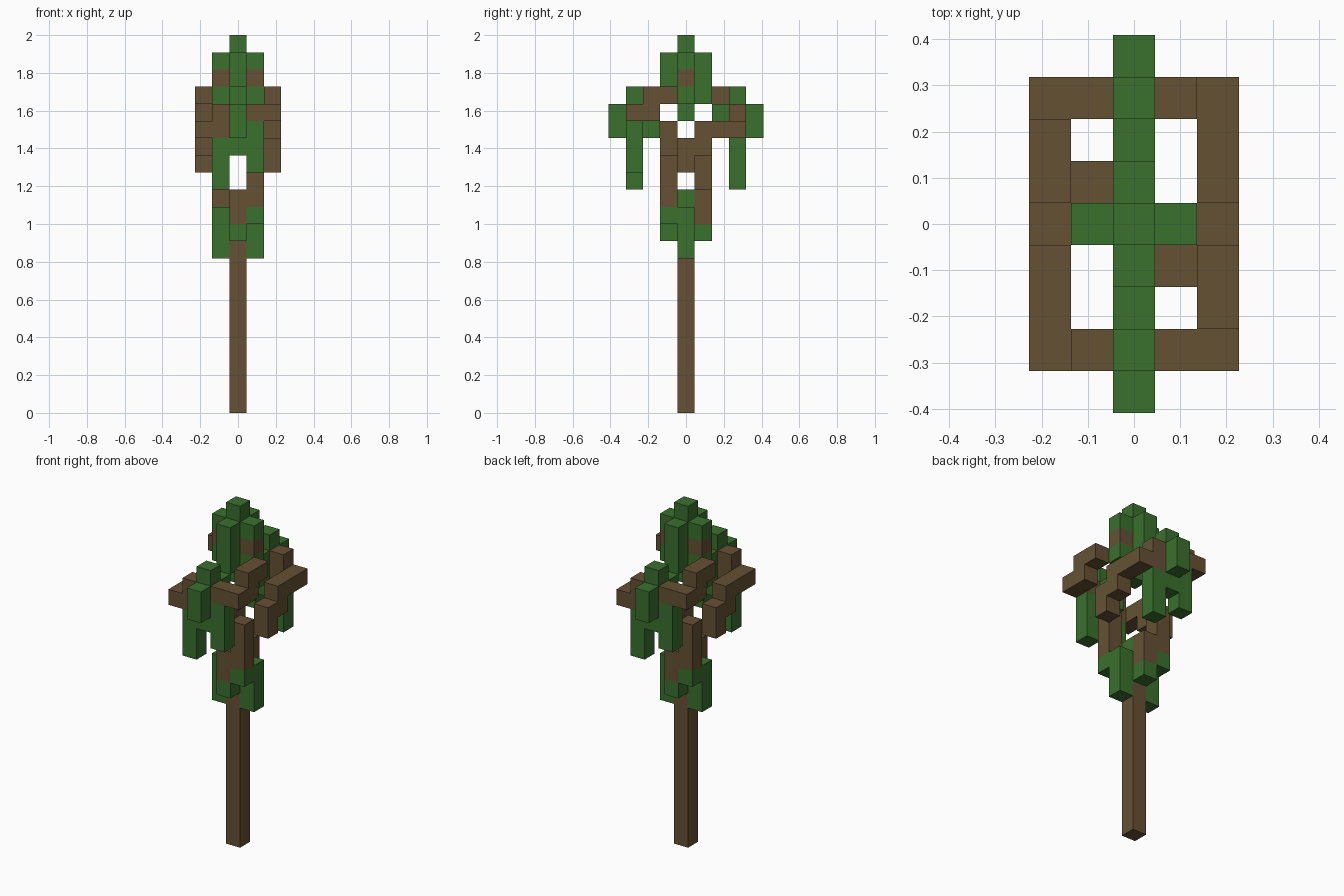
import bpy
import bmesh
from mathutils import Matrix, Vector

cube = bpy.data.objects.get("Cube")
if cube:
    bpy.data.objects.remove(cube, do_unlink=True)

UNIT = 2 / 22  # edge of one block


def make_material(name, colour):
    mat = bpy.data.materials.new(name)
    mat.use_nodes = True
    mat.diffuse_color = (*colour, 1)
    mat.node_tree.nodes["Principled BSDF"].inputs["Base Color"].default_value = (*colour, 1)
    return mat


BROWN = make_material("bark brown", (0.130, 0.083, 0.034))
GREEN = make_material("leaf green", (0.041, 0.162, 0.026))


def add_box(bm, low, high):
    """Box covering the block cells from low to high, both included."""
    low, high = Vector(low), Vector(high)
    size = high - low + Vector((1, 1, 1))
    centre = (low + high) / 2 + Vector((0, 0, 0.5))
    matrix = Matrix.Translation(centre * UNIT) @ Matrix.Diagonal((*(size * UNIT), 1))
    bmesh.ops.create_cube(bm, size=1, matrix=matrix)


def build(name, mat, boxes, turn=0):
    """One part from its boxes; turn=2 makes it and its half-turn twin."""
    bm = bmesh.new()
    for low, high in boxes:
        add_box(bm, low, high)
    mesh = bpy.data.meshes.new(name)
    bm.to_mesh(mesh)
    bm.free()
    mesh.materials.append(mat)
    suffixes = ("_front", "_back") if turn else ("",)
    for i, suffix in enumerate(suffixes):
        obj = bpy.data.objects.new(name + suffix, mesh)
        obj.rotation_euler.z = i * 3.14159265
        bpy.context.collection.objects.link(obj)


# Handle and the green heart that tops it
build("handle", BROWN, [((0, 0, 0), (0, 0, 11))])
build("lower_heart", GREEN, [((0, 0, 12), (0, 0, 12))])

# Collar of leaves and bark around the top of the handle
build("collar_leaf", GREEN, [
    ((1, 0, 9), (1, 0, 11)),
    ((1, -1, 11), (1, -1, 11)),
    ((0, -1, 10), (0, -1, 10)),
], 2)
build("collar_bark", BROWN, [
    ((0, -1, 11), (0, -1, 12)),
    ((1, -1, 12), (1, -1, 14)),
], 2)

# Branches spiralling out around the sides
build("rising_branch", BROWN, [
    ((2, 0, 14), (2, 0, 15)),
    ((2, 1, 15), (2, 1, 15)),
    ((2, 1, 16), (2, 3, 16)),
    ((1, 3, 16), (1, 3, 17)),
], 2)
build("hooked_branch", BROWN, [
    ((2, -2, 18), (2, -1, 18)),
    ((2, -2, 17), (2, -2, 17)),
    ((1, -3, 17), (2, -3, 17)),
], 2)

# Hanging leaves at the front and back
build("hanging_leaf", GREEN, [
    ((0, -4, 16), (0, -4, 17)),
    ((0, -3, 15), (0, -3, 18)),
    ((0, -2, 16), (0, -2, 17)),
    ((1, -3, 14), (1, -3, 16)),
    ((-1, -3, 13), (-1, -3, 15)),
], 2)

# Crown of leaves with a bark patch on each side
build("crown_core", GREEN, [((0, 0, 17), (0, 0, 21))])
build("crown_leaf", GREEN, [
    ((0, -1, 18), (0, -1, 20)),
    ((1, 0, 20), (1, 0, 20)),
    ((1, 0, 18), (1, 0, 18)),
], 2)
build("crown_bark", BROWN, [((1, 0, 19), (1, 0, 19))], 2)
